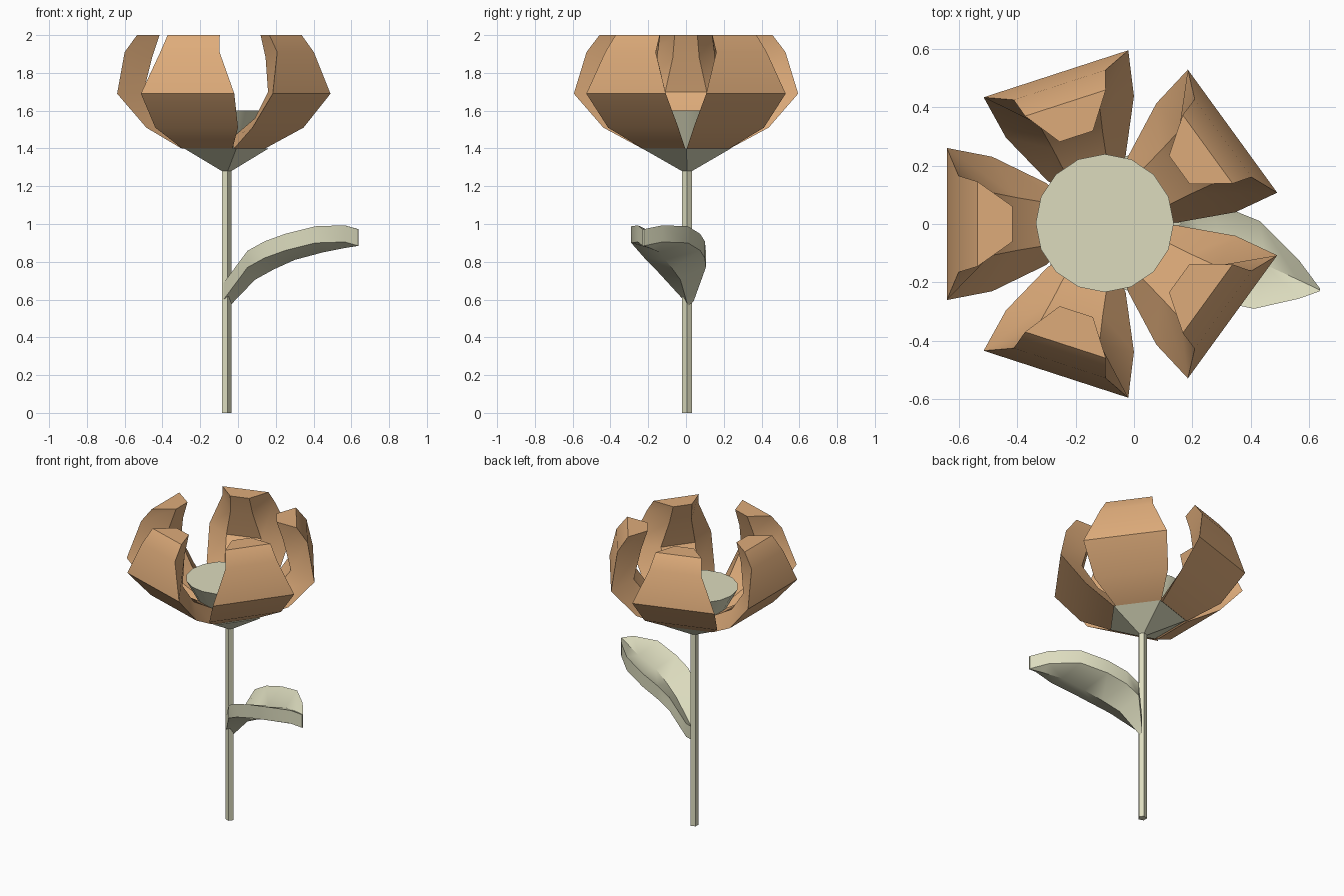
import bpy, bmesh, math
from mathutils import Vector, Matrix

cube = bpy.data.objects.get("Cube")
if cube:
    bpy.data.objects.remove(cube, do_unlink=True)


def material(name, rgb):
    m = bpy.data.materials.new(name)
    m.use_nodes = True
    m.diffuse_color = (*rgb, 1)
    m.node_tree.nodes["Principled BSDF"].inputs["Base Color"].default_value = (*rgb, 1)
    return m


GREEN = material("pale sage", (0.716, 0.712, 0.515))
ORANGE = material("soft orange", (0.73, 0.41, 0.195))


def loft(name, rings, mat, angle=30):
    """Skin closed rings of equal length and cap both ends."""
    bm = bmesh.new()
    rows = [[bm.verts.new(p) for p in ring] for ring in rings]
    n = len(rows[0])
    for a, b in zip(rows, rows[1:]):
        for i in range(n):
            j = (i + 1) % n
            bm.faces.new((a[i], a[j], b[j], b[i]))
    bm.faces.new(rows[0])
    bm.faces.new(rows[-1])
    bmesh.ops.remove_doubles(bm, verts=bm.verts, dist=1e-5)
    bmesh.ops.recalc_face_normals(bm, faces=bm.faces)
    me = bpy.data.meshes.new(name)
    bm.to_mesh(me)
    bm.free()
    me.materials.append(mat)
    ob = bpy.data.objects.new(name, me)
    bpy.context.collection.objects.link(ob)
    bpy.ops.object.select_all(action='DESELECT')
    ob.select_set(True)
    bpy.context.view_layer.objects.active = ob
    bpy.ops.object.shade_smooth_by_angle(angle=math.radians(angle))
    return ob


def circle(x, y, z, r, n):
    return [(x + r * math.cos(math.tau * i / n), y + r * math.sin(math.tau * i / n), z)
            for i in range(n)]


# Five-sided stem and the flared calyx above it
loft("stem", [circle(-0.063, 0.005, z, 0.0276, 5) for z in (0, 1.28)], GREEN)
loft("calyx", [circle(-0.063, 0.005, 1.28, 0.0276, 5),
               circle(-0.085, 0.003, 1.40, 0.247, 5)], GREEN)

# Flower centre
loft("flower_centre", [circle(-0.10, 0.003, 1.40, 0.13, 16),
                       circle(-0.10, 0.003, 1.60, 0.236, 16)], GREEN)

# Petal sections: outer radius, height, half width, then the same for the inside
SECTIONS = [
    (0.20, 1.40, 0.14, 0.12, 1.45, 0.06),
    (0.385, 1.51, 0.23, 0.30, 1.56, 0.09),
    (0.54, 1.69, 0.26, 0.40, 1.70, 0.11),
    (0.50, 1.91, 0.165, 0.355, 1.88, 0.07),
    (0.435, 2.00, 0.145, 0.315, 2.00, 0.06),
]
for k in range(5):
    turn = Matrix.Translation((-0.10, 0, 0)) @ Matrix.Rotation(math.radians(36 + 72 * k), 4, 'Z')
    rings = [[turn @ Vector(p) for p in ((ro, -wo, zo), (ro, wo, zo), (ri, wi, zi), (ri, -wi, zi))]
             for ro, zo, wo, ri, zi, wi in SECTIONS]
    loft(f"petal_{k + 1}", rings, ORANGE)

# Cupped leaf: underside points of near rim, midrib and far rim at each station
LEAF = [
    ((-0.08, -0.01, 0.595), (-0.045, 0.01, 0.565), (-0.03, 0.04, 0.59)),
    ((0.05, -0.17, 0.77), (0.09, -0.03, 0.705), (0.05, 0.105, 0.77)),
    ((0.14, -0.22, 0.82), (0.19, -0.07, 0.76), (0.14, 0.10, 0.82)),
    ((0.25, -0.255, 0.86), (0.30, -0.11, 0.81), (0.27, 0.075, 0.86)),
    ((0.41, -0.29, 0.90), (0.45, -0.14, 0.85), (0.43, 0.01, 0.90)),
    ((0.565, -0.255, 0.905), (0.56, -0.19, 0.872), (0.565, -0.125, 0.905)),
    ((0.635, -0.23, 0.885), (0.636, -0.226, 0.884), (0.637, -0.222, 0.885)),
]
THICK = Vector((0, 0, 0.088))
leaf_rings = []
for station in LEAF:
    under = [Vector(p) for p in station]
    leaf_rings.append(under + [p + THICK for p in reversed(under)])
loft("leaf", leaf_rings, GREEN, 45)
